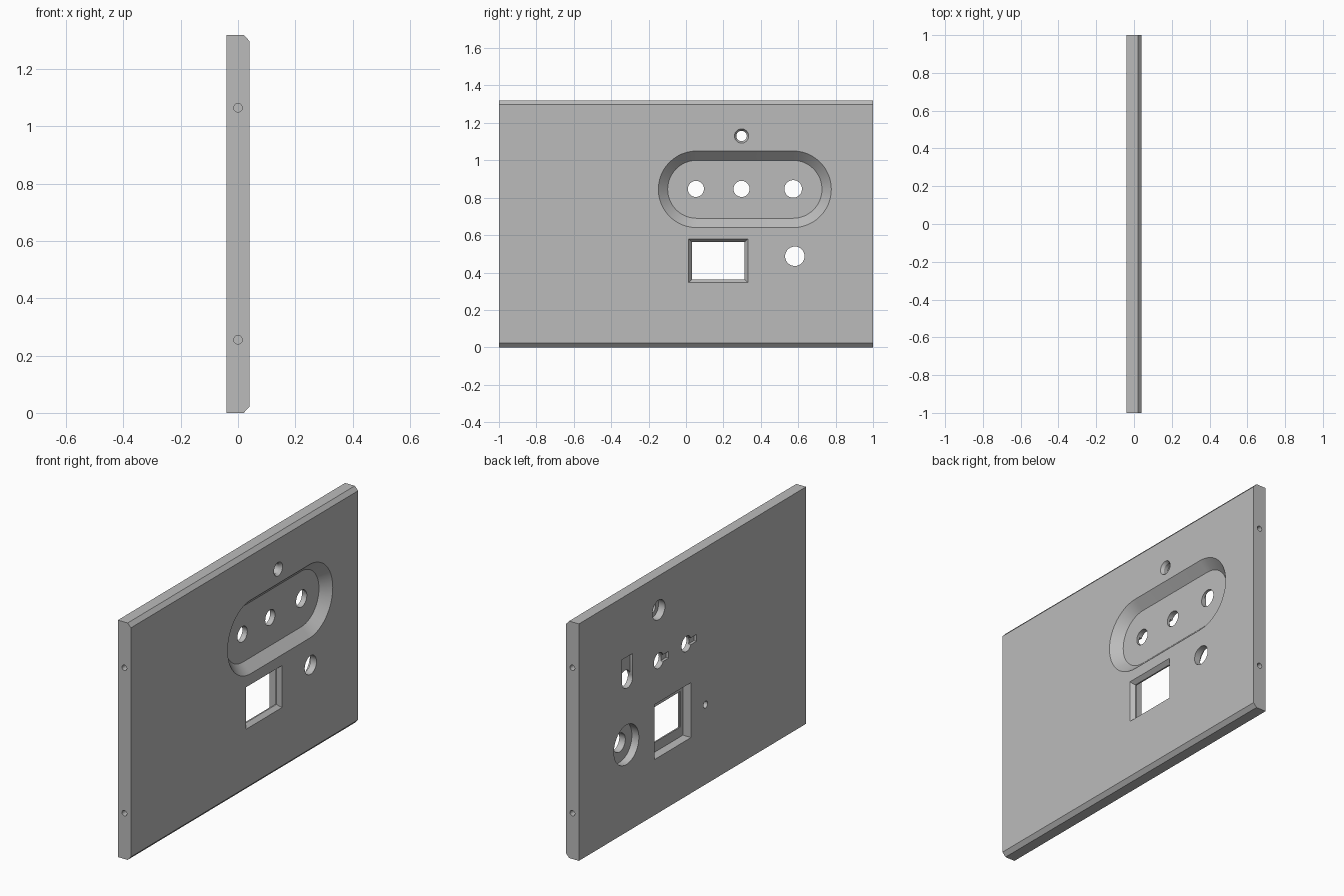
import bpy
import bmesh
import math

cube = bpy.data.objects.get("Cube")
if cube:
    bpy.data.objects.remove(cube, do_unlink=True)

HALF = 0.04      # half the panel thickness
OUT = 0.06       # cutters start clear of the surface

grey = bpy.data.materials.new("panel grey")
grey.use_nodes = True
colour = (0.5, 0.5, 0.5, 1)
grey.diffuse_color = colour
grey.node_tree.nodes["Principled BSDF"].inputs["Base Color"].default_value = colour


def stadium(y0, y1, z, r, n=48):
    """Outline of a slot with round ends; a circle when y0 == y1."""
    pts = []
    for centre, start in ((y1, -0.5), (y0, 0.5)):
        for i in range(n // 2 + 1):
            a = math.pi * (start + 2 * i / n)
            pts.append((centre + r * math.cos(a), z + r * math.sin(a)))
    return pts


def circle(y, z, r, n=40):
    return [(y + r * math.cos(math.tau * i / n), z + r * math.sin(math.tau * i / n))
            for i in range(n)]


def rect(y0, y1, z0, z1):
    return [(y0, z0), (y1, z0), (y1, z1), (y0, z1)]


def loft(name, sections, place=lambda x, y, z: (x, y, z)):
    """Closed solid through outlines given at successive x positions."""
    bm = bmesh.new()
    rings = [[bm.verts.new(place(x, *p)) for p in pts] for x, pts in sections]
    for a, b in zip(rings, rings[1:]):
        for i in range(len(a)):
            j = (i + 1) % len(a)
            bm.faces.new((a[i], a[j], b[j], b[i]))
    bm.faces.new(rings[0])
    bm.faces.new(rings[-1])
    bmesh.ops.recalc_face_normals(bm, faces=bm.faces)
    mesh = bpy.data.meshes.new(name)
    bm.to_mesh(mesh)
    bm.free()
    mesh.materials.append(grey)
    obj = bpy.data.objects.new(name, mesh)
    bpy.context.collection.objects.link(obj)
    return obj


# Panel: thin plate with the two long edges of its face chamfered
edge = [(-HALF, 0), (0.02, 0), (HALF, 0.022), (HALF, 1.298), (0.02, 1.32), (-HALF, 1.32)]
panel = loft("panel", [(-1, edge), (1, edge)], lambda s, x, z: (x, s, z))


def cut(sections, place=lambda x, y, z: (x, y, z)):
    cutter = loft("cutter", sections, place)
    cutter.hide_render = True
    mod = panel.modifiers.new("cut", 'BOOLEAN')
    mod.operation = 'DIFFERENCE'
    mod.solver = 'EXACT'
    mod.object = cutter
    bpy.context.view_layer.objects.active = panel
    bpy.ops.object.modifier_apply(modifier=mod.name)
    bpy.data.objects.remove(cutter, do_unlink=True)


# Long dished recess with sloping sides
mouth = stadium(0.057, 0.572, 0.845, 0.205)
floor = stadium(0.057, 0.572, 0.845, 0.155)
cut([(OUT, mouth), (HALF, mouth), (-0.01, floor)])

# Three holes through the recess floor
for y, r in ((0.053, 0.043), (0.297, 0.043), (0.573, 0.047)):
    cut([(OUT, circle(y, 0.847, r)), (-OUT, circle(y, 0.847, r))])

# Shallow locating slots beside those holes on the back
for slot in (rect(-0.035, 0.05, 0.828, 0.866),
             rect(0.21, 0.295, 0.828, 0.866),
             rect(0.527, 0.619, 0.847, 0.975)):
    cut([(-OUT, slot), (-0.025, slot)])

# Indicator hole, countersunk in front and counterbored behind
wide, narrow, bore = (circle(0.297, 1.13, r) for r in (0.038, 0.028, 0.055))
cut([(OUT, wide), (HALF, wide), (0.025, narrow), (-OUT, narrow)])
cut([(-OUT, bore), (0.0, bore)])

# Round socket hole with a wide pocket behind
cut([(OUT, circle(0.582, 0.487, 0.052)), (-OUT, circle(0.582, 0.487, 0.052))])
cut([(-OUT, circle(0.582, 0.487, 0.11)), (0.003, circle(0.582, 0.487, 0.11))])

# Rectangular window with bevelled rim and a taller pocket behind
rim = rect(0.014, 0.331, 0.346, 0.58)
throat = rect(0.032, 0.312, 0.364, 0.562)
pocket = rect(0.013, 0.333, 0.31, 0.616)
cut([(OUT, rim), (HALF, rim), (0.018, throat), (-OUT, throat)])
cut([(-OUT, pocket), (0.01, pocket)])

# Small blind pin hole on the back
cut([(-OUT, circle(-0.115, 0.445, 0.019, 20)), (0.0, circle(-0.115, 0.445, 0.019, 20))])

# Blind fixing holes in both ends
for side in (-1, 1):
    for z in (0.255, 1.065):
        hole = circle(0, z, 0.015, 24)
        cut([(side * 1.05, hole), (side * 0.9, hole)], lambda s, x, z: (x, s, z))

# Smooth the round walls and keep the edges sharp
bpy.ops.object.select_all(action='DESELECT')
panel.select_set(True)
bpy.context.view_layer.objects.active = panel
bpy.ops.object.shade_smooth_by_angle(angle=math.radians(25))
